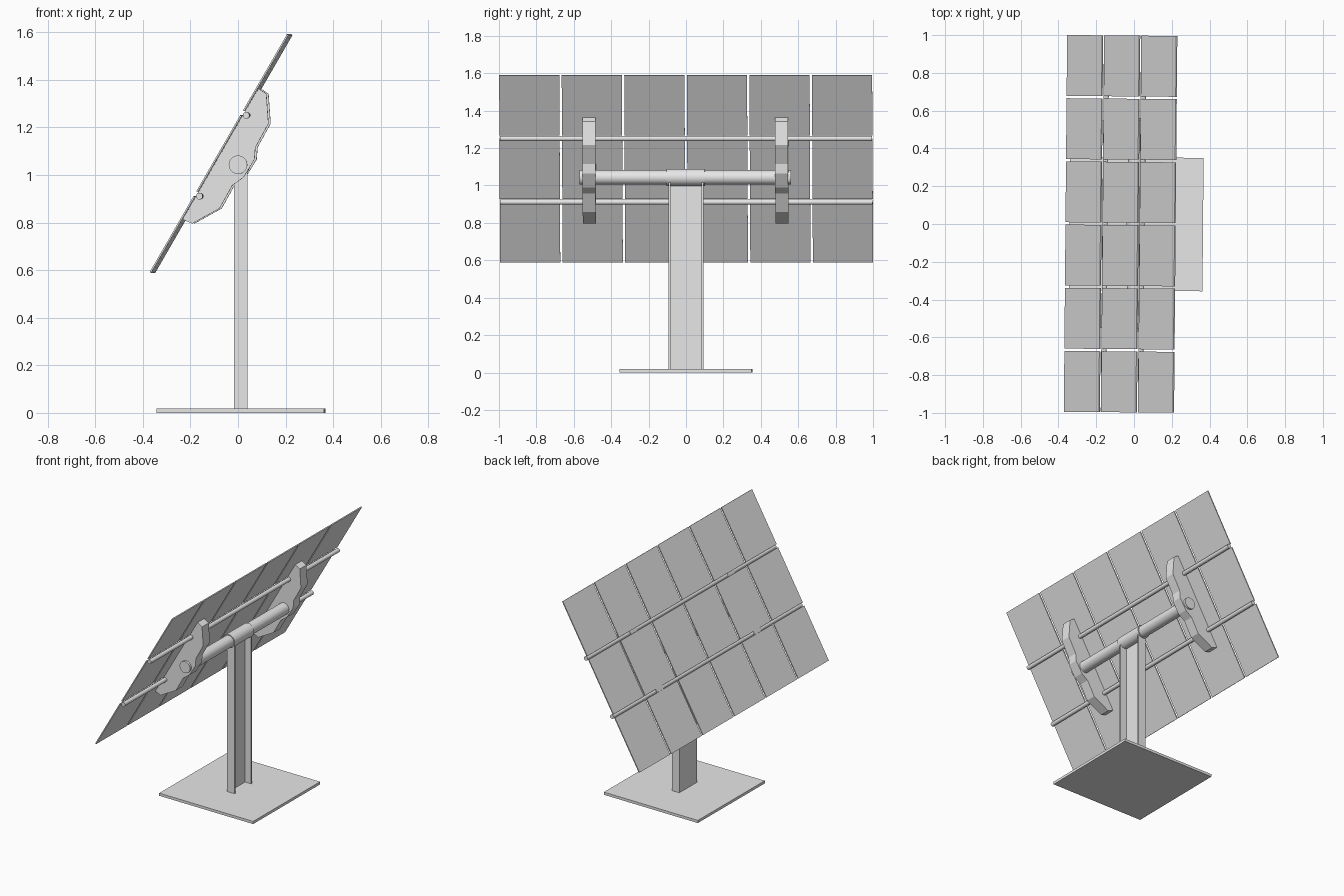
import bpy, bmesh, math
from mathutils import Matrix, Vector

if "Cube" in bpy.data.objects:
    bpy.data.objects.remove(bpy.data.objects["Cube"], do_unlink=True)

# One flat grey for the whole structure
grey = bpy.data.materials.new("light_grey")
grey.use_nodes = True
grey.diffuse_color = (0.8, 0.8, 0.8, 1)
grey.node_tree.nodes["Principled BSDF"].inputs["Base Color"].default_value = (0.8, 0.8, 0.8, 1)

YAW = Matrix.Rotation(math.radians(-0.5), 4, 'Z')   # the stand is turned very slightly
TILT = math.radians(60)
UP = Vector((math.cos(TILT), 0, math.sin(TILT)))     # up the panel slope
BACK = Vector((math.sin(TILT), 0, -math.cos(TILT)))  # out of the panel's back
CENTRE = Vector((-0.071, 0, 1.09))


def finish(name, bm, matrix, smooth=False):
    mesh = bpy.data.meshes.new(name)
    bmesh.ops.recalc_face_normals(bm, faces=bm.faces)
    bm.to_mesh(mesh)
    bm.free()
    mesh.materials.append(grey)
    obj = bpy.data.objects.new(name, mesh)
    bpy.context.collection.objects.link(obj)
    obj.matrix_world = YAW @ matrix
    if smooth:
        bpy.ops.object.select_all(action='DESELECT')
        obj.select_set(True)
        bpy.context.view_layer.objects.active = obj
        bpy.ops.object.shade_smooth_by_angle(angle=math.radians(30))
    return obj


def box(name, size, centre, rotation=Matrix.Identity(4)):
    bm = bmesh.new()
    bmesh.ops.create_cube(bm, size=1)
    bmesh.ops.scale(bm, vec=size, verts=bm.verts)
    return finish(name, bm, Matrix.Translation(centre) @ rotation)


def tube(name, radius, length, centre):
    bm = bmesh.new()
    bmesh.ops.create_cone(bm, cap_ends=True, segments=32, radius1=radius,
                          radius2=radius, depth=length)
    turn = Matrix.Rotation(math.radians(90), 4, 'X')
    return finish(name, bm, Matrix.Translation(centre) @ turn, smooth=True)


def extrude(name, points, offset, matrix=Matrix.Identity(4)):
    bm = bmesh.new()
    face = bm.faces.new([bm.verts.new(p) for p in points])
    result = bmesh.ops.extrude_face_region(bm, geom=[face], use_keep_orig=True)
    moved = [v for v in result["geom"] if isinstance(v, bmesh.types.BMVert)]
    bmesh.ops.translate(bm, vec=offset, verts=moved)
    return finish(name, bm, matrix)


# Ground plate
box("base_plate", (0.706, 0.706, 0.018), (0.0125, 0, 0.009))

# Channel post, open towards +x
x0, x1, w, t = -0.016, 0.04, 0.093, 0.01
channel = [(x0, -w), (x1, -w), (x1, t - w), (x0 + t, t - w),
           (x0 + t, w - t), (x1, w - t), (x1, w), (x0, w)]
extrude("post", [(x, y, 0.018) for x, y in channel], (0, 0, 1.0))

# Torque tube with its centre sleeve
tube("torque_tube", 0.039, 1.13, (0.005, -0.003, 1.043))
tube("centre_sleeve", 0.045, 0.205, (0.005, -0.002, 1.043))

# Stepped brackets that carry the panels
profile = [(0.091, 1.363), (0.124, 1.342), (0.133, 1.216), (0.078, 1.116),
           (0.074, 1.065), (0.028, 0.99), (-0.019, 0.956), (-0.073, 0.859),
           (-0.187, 0.796), (-0.229, 0.813)]
for name, y in (("front_bracket", -0.518), ("rear_bracket", 0.512)):
    extrude(name, [(x, y - 0.035, z) for x, z in profile], (0, 0.07, 0))

# Rows and columns of thin panels
PW, PH, GAP_Y, GAP_H = 0.322, 0.37, 0.0125, 0.0225
lean = Matrix.Rotation(math.radians(90) - TILT, 4, 'Y')
for row in range(3):
    for col in range(6):
        y = (col - 2.5) * (PW + GAP_Y)
        pos = CENTRE + UP * (row - 1) * (PH + GAP_H) + Vector((0, y, 0))
        box(f"panel_{row + 1}_{col + 1}", (0.007, PW, PH), pos, lean)

# Rails behind the gaps between rows
for name, side in (("lower_rail", -1), ("upper_rail", 1)):
    pos = CENTRE + UP * side * (PH + GAP_H) / 2 + BACK * 0.018
    tube(name, 0.014, 1.99, pos)
